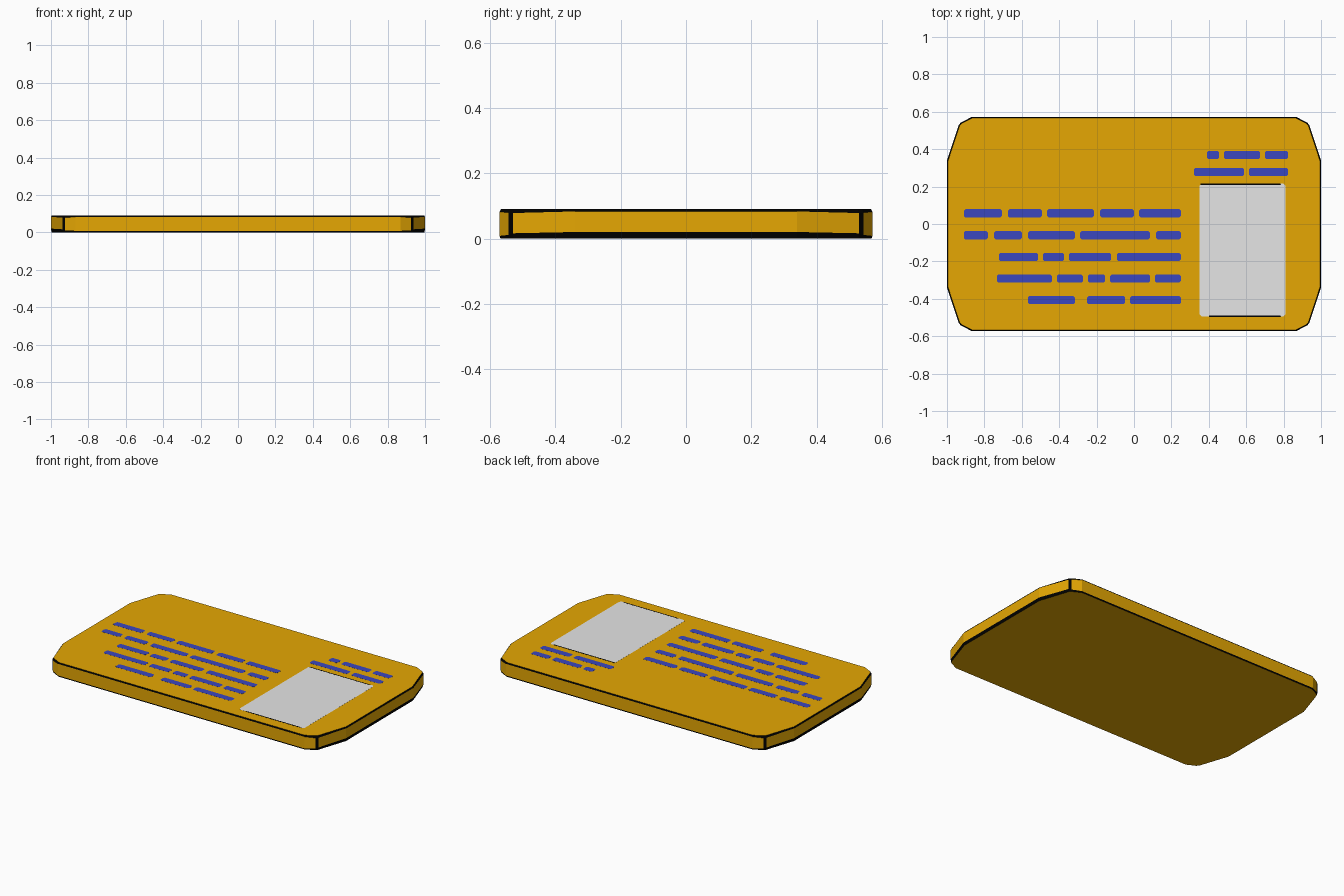
import bpy, bmesh

if "Cube" in bpy.data.objects:
    bpy.data.objects.remove(bpy.data.objects["Cube"])

TOP = 0.09


def material(name, rgb):
    m = bpy.data.materials.new(name)
    m.diffuse_color = (*rgb, 1)
    m.use_nodes = True
    m.node_tree.nodes["Principled BSDF"].inputs["Base Color"].default_value = m.diffuse_color
    return m


amber = material("amber", (0.79, 0.39, 0.001))
black = material("black", (0.0, 0.0, 0.0))
blue = material("blue", (0.043, 0.063, 0.52))
silver = material("pale grey", (0.79, 0.79, 0.79))


def finish(bm, name, mats):
    bmesh.ops.recalc_face_normals(bm, faces=bm.faces)
    me = bpy.data.meshes.new(name)
    bm.to_mesh(me)
    bm.free()
    ob = bpy.data.objects.new(name, me)
    for m in mats:
        me.materials.append(m)
    bpy.context.collection.objects.link(ob)
    return ob


def add_plate(bm, x0, x1, y0, y1, top, c):
    """Thin plate with clipped corners, lying flush in the card."""
    pts = [(x0 + c, y0), (x1 - c, y0), (x1, y0 + c), (x1, y1 - c),
           (x1 - c, y1), (x0 + c, y1), (x0, y1 - c), (x0, y0 + c)]
    lo = [bm.verts.new((x, y, TOP - 0.002)) for x, y in pts]
    hi = [bm.verts.new((x, y, top)) for x, y in pts]
    bm.faces.new(lo[::-1])
    bm.faces.new(hi)
    for i in range(8):
        j = (i + 1) % 8
        bm.faces.new((lo[i], lo[j], hi[j], hi[i]))


# Card body: mirrored quarter outline, lofted with dark edge strips
quarter = [(1.0, 0.34), (0.937, 0.53), (0.925, 0.543), (0.87, 0.571)]
strip_z = [(0.020, 0.083), (0.016, 0.078), (0.011, 0.079), (0.008, 0.082)]
order = [0, 1, 2, 3, 3, 2, 1, 0] * 2
outline = (quarter + [(-x, y) for x, y in quarter[::-1]]
           + [(-x, -y) for x, y in quarter] + [(x, -y) for x, y in quarter[::-1]])
n = len(outline)
bm = bmesh.new()
rings = []
for k, inset in enumerate([0.003, 0, 0, 0.005]):
    ring = []
    for (x, y), o in zip(outline, order):
        z = (0, *strip_z[o], TOP)[k]
        ring.append(bm.verts.new((x - inset * (1 if x > 0 else -1),
                                  y - inset * (1 if y > 0 else -1), z)))
    rings.append(ring)
bm.faces.new(rings[0][::-1])
bm.faces.new(rings[-1])
for k in range(3):
    for i in range(n):
        j = (i + 1) % n
        f = bm.faces.new((rings[k][i], rings[k][j], rings[k + 1][j], rings[k + 1][i]))
        corner_strip = i % 8 in (1, 5)
        f.material_index = 1 if k != 1 or corner_strip else 0
finish(bm, "card_body", [amber, black])

# Photo panel with thin dark lines along its short ends
bm = bmesh.new()
add_plate(bm, 0.35, 0.81, -0.495, 0.216, TOP + 0.0004, 0.012)
finish(bm, "photo_panel", [silver])
bm = bmesh.new()
add_plate(bm, 0.355, 0.785, 0.209, 0.216, TOP + 0.0006, 0.002)
add_plate(bm, 0.40, 0.785, -0.497, -0.490, TOP + 0.0006, 0.002)
finish(bm, "photo_panel_edges", [black])

# Rows of blue dashes: height on card, then start/end pairs
rows = {
    0.057: [-.91, -.706, -.674, -.492, -.465, -.214, -.182, 0, .027, .25],
    -0.060: [-.91, -.781, -.749, -.599, -.567, -.316, -.289, .086, .118, .25],
    -0.176: [-.722, -.513, -.487, -.374, -.348, -.123, -.091, .25],
    -0.292: [-.733, -.439, -.412, -.273, -.246, -.155, -.128, .086, .112, .25],
    -0.407: [-.567, -.316, -.251, -.048, -.021, .25],
    0.369: [.39, .455, .481, .674, .70, .823],
    0.278: [.321, .588, .615, .823],
}
bm = bmesh.new()
for y, xs in rows.items():
    for a, b in zip(xs[::2], xs[1::2]):
        add_plate(bm, a, b, y - 0.022, y + 0.022, TOP + 0.0004, 0.008)
finish(bm, "dash_rows", [blue])
